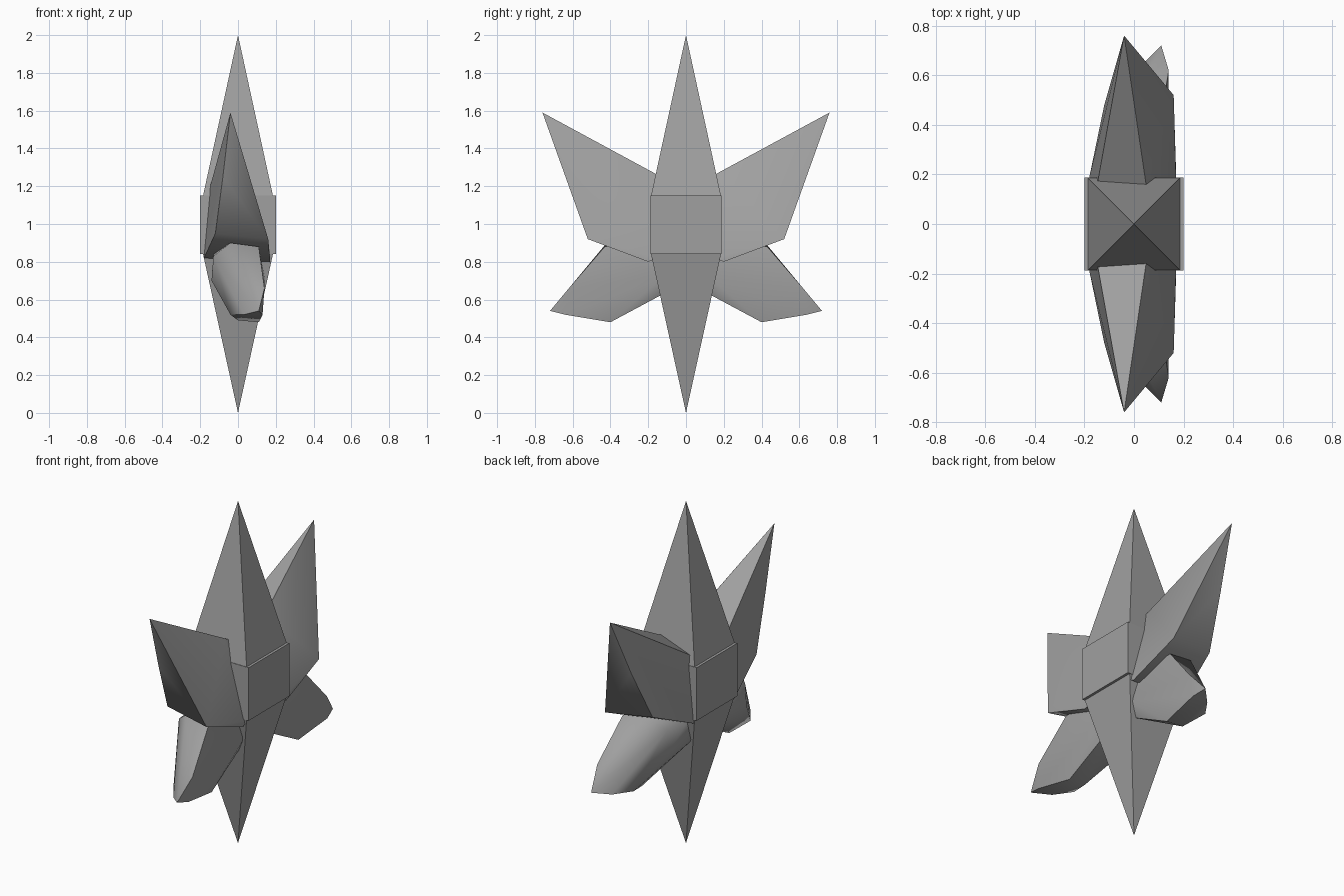
import bpy, bmesh, math

if "Cube" in bpy.data.objects:
    bpy.data.objects.remove(bpy.data.objects["Cube"])

grey = bpy.data.materials.new("stone_grey")
grey.use_nodes = True
colour = (0.35, 0.35, 0.35, 1)
grey.diffuse_color = colour
grey.node_tree.nodes["Principled BSDF"].inputs["Base Color"].default_value = colour


def hull(name, points, smooth_angle=None):
    """Closed faceted solid wrapped round a few corner points."""
    bm = bmesh.new()
    for p in points:
        bm.verts.new(p)
    res = bmesh.ops.convex_hull(bm, input=bm.verts)
    loose = [v for v in bm.verts if not v.link_faces]
    bmesh.ops.delete(bm, geom=loose, context="VERTS")
    bmesh.ops.dissolve_limit(bm, angle_limit=0.01, verts=bm.verts, edges=bm.edges)
    bmesh.ops.recalc_face_normals(bm, faces=bm.faces)
    mesh = bpy.data.meshes.new(name)
    bm.to_mesh(mesh)
    bm.free()
    mesh.materials.append(grey)
    obj = bpy.data.objects.new(name, mesh)
    bpy.context.collection.objects.link(obj)
    if smooth_angle:
        bpy.ops.object.select_all(action="DESELECT")
        obj.select_set(True)
        bpy.context.view_layer.objects.active = obj
        bpy.ops.object.shade_smooth_by_angle(angle=math.radians(smooth_angle))
    return obj


def rectangle(x, y, z):
    return [(sx * x, sy * y, z) for sx in (-1, 1) for sy in (-1, 1)]


# Central block with a long spike above and below
hull("core_block", rectangle(0.2, 0.188, 0.84) + rectangle(0.2, 0.188, 1.15))
hull("upper_spike", rectangle(0.185, 0.185, 1.15) + [(0, 0, 2)])
hull("lower_spike", rectangle(0.185, 0.185, 0.84) + [(0, 0, 0)])

# Corner points of the two wing shapes, on the back side
upper_wing = [
    (-0.18, 0.15, 0.83), (-0.18, 0.19, 0.82), (0.17, 0.15, 0.82), (0.17, 0.2, 0.80),
    (-0.15, 0.15, 1.19), (0.05, 0.15, 1.26), (0.05, 0.19, 1.275),
    (-0.12, 0.48, 0.95), (0.16, 0.52, 0.92),
    (-0.08, 0.62, 1.25), (-0.04, 0.76, 1.59),
]
lower_wing = [
    (-0.14, 0.12, 0.70), (0.1, 0.12, 0.63), (0.14, 0.12, 0.72),
    (-0.13, 0.12, 0.85), (0.11, 0.12, 0.88),
    (-0.13, 0.36, 0.83), (-0.04, 0.42, 0.90), (0.11, 0.43, 0.88),
    (-0.14, 0.36, 0.70), (0.0, 0.40, 0.49), (0.11, 0.40, 0.48),
    (-0.04, 0.54, 0.52), (0.03, 0.64, 0.52), (0.13, 0.64, 0.52),
    (0.14, 0.62, 0.66), (0.11, 0.72, 0.54),
]

# Mirrored pairs of wings, front and back
for side, sign in (("back", 1), ("front", -1)):
    for name, pts in (("upper_wing", upper_wing), ("lower_wing", lower_wing)):
        hull(f"{side}_{name}", [(x, sign * y, z) for x, y, z in pts], 50)
